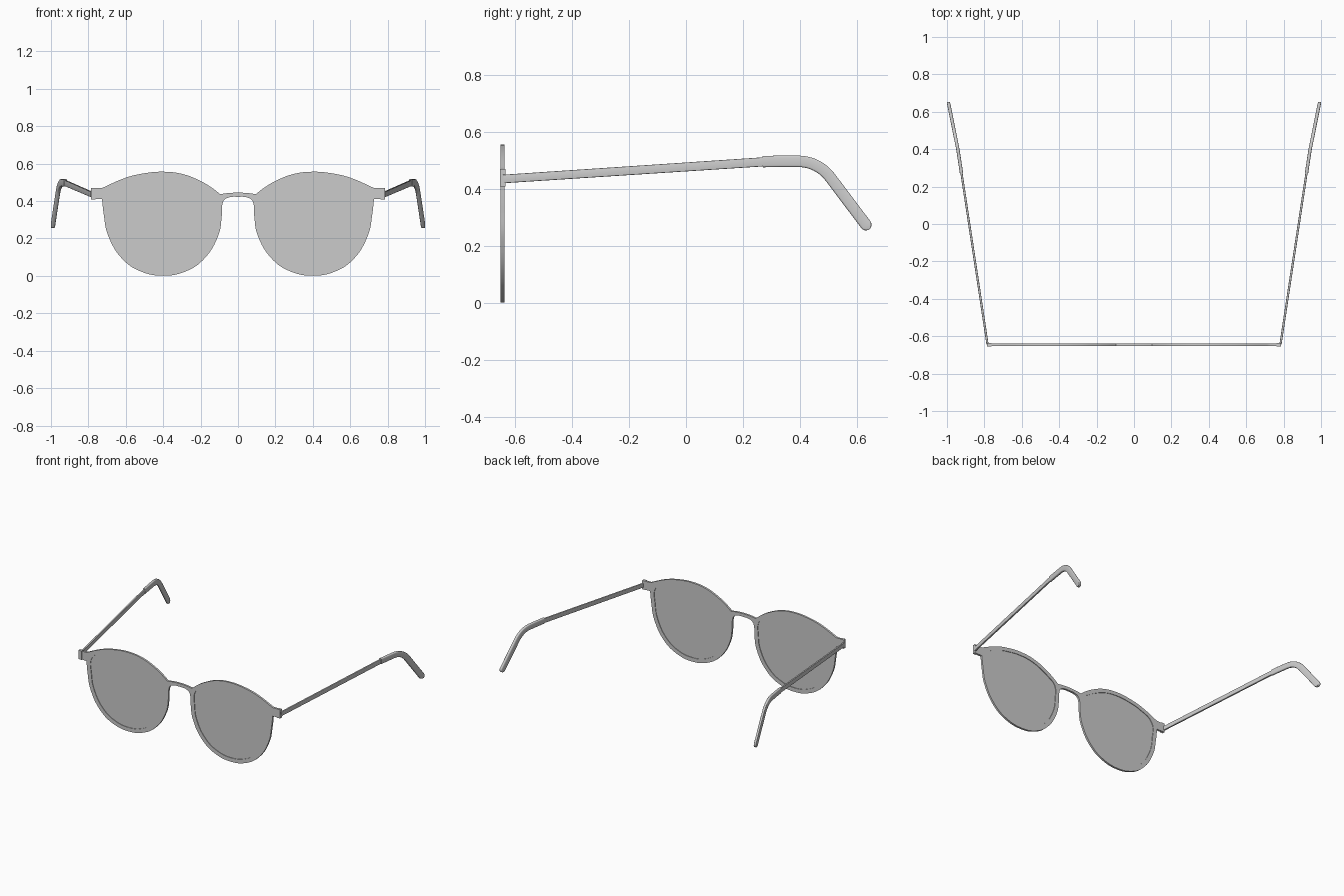
import bpy, bmesh, math

if "Cube" in bpy.data.objects:
    bpy.data.objects.remove(bpy.data.objects["Cube"])

Y_FRONT = -0.645


def add_mesh(name, bm, mirror=False, smooth=True):
    bmesh.ops.recalc_face_normals(bm, faces=bm.faces)
    mesh = bpy.data.meshes.new(name)
    bm.to_mesh(mesh)
    bm.free()
    ob = bpy.data.objects.new(name, mesh)
    bpy.context.collection.objects.link(ob)
    if mirror:
        ob.modifiers.new("mirror", 'MIRROR')
    if smooth:
        bpy.ops.object.select_all(action='DESELECT')
        bpy.context.view_layer.objects.active = ob
        ob.select_set(True)
        bpy.ops.object.shade_smooth_by_angle(angle=math.radians(35))
    return ob


def plate(name, outlines, half_depth):
    """Filled upright plate from closed outlines; points with a third value are corners."""
    cu = bpy.data.curves.new(name + "_outline", 'CURVE')
    cu.dimensions = '2D'
    cu.fill_mode = 'BOTH'
    cu.extrude = half_depth
    cu.resolution_u = 8
    for pts in outlines:
        sp = cu.splines.new('BEZIER')
        sp.bezier_points.add(len(pts) - 1)
        sp.use_cyclic_u = True
        for bp, p in zip(sp.bezier_points, pts):
            bp.co = (p[0], p[1], 0)
            kind = 'VECTOR' if len(p) > 2 else 'AUTO'
            bp.handle_left_type = bp.handle_right_type = kind
    tmp = bpy.data.objects.new(name + "_tmp", cu)
    bpy.context.collection.objects.link(tmp)
    bpy.context.view_layer.update()
    mesh = bpy.data.meshes.new_from_object(tmp.evaluated_get(bpy.context.evaluated_depsgraph_get()))
    bpy.data.objects.remove(tmp)
    bm = bmesh.new()
    bm.from_mesh(mesh)
    bmesh.ops.remove_doubles(bm, verts=bm.verts, dist=1e-5)
    for v in bm.verts:
        x, y, z = v.co
        v.co = (x, Y_FRONT - z, y)
    return add_mesh(name, bm)


# Frame outline: bridge top, brow, end piece, rim, bridge underside
brow = [(.095, .437, 1), (.145, .475), (.2, .507), (.29, .543), (.4, .557), (.51, .547), (.6, .525)]
rim = [(.718, .33), (.696, .22), (.613, .085), (.515, .022), (.4, .001), (.285, .022),
       (.187, .085), (.104, .22), (.087, .32)]
end_piece = [(.727, .47, 1), (.785, .47, 1), (.785, .41, 1), (.727, .41, 1)]
under = [(.084, .38), (.074, .405), (.05, .419)]
half = [(.05, .443)] + brow + end_piece + rim + under
flip = lambda pts: [(-p[0],) + tuple(p[1:]) for p in pts]
outline = [(0, .445)] + half + [(0, .423)] + flip(half)[::-1]

# Lens openings follow the rim at an even inset
lens_base = [p[:2] for p in brow] + [(.712, .46)] + rim
scaled = lambda s: [(.405 + (x - .405) * s, .288 + (z - .288) * s) for x, z in lens_base]
hole, lens = scaled(.905), scaled(.915)
plate("front_frame", [outline, hole, flip(hole)], .007)
plate("right_lens", [lens], .003)
plate("left_lens", [flip(lens)], .003)

# Hinge blocks
bm = bmesh.new()
bmesh.ops.create_cube(bm, size=1)
for v in bm.verts:
    v.co = (.775 + v.co.x * .024, Y_FRONT + v.co.y * .019, .44 + v.co.z * .062)
add_mesh("hinge_blocks", bm, mirror=True, smooth=False)


def side_x(y):
    return .783 + .152 * (y + .645) + max(0, y - .4) * .05


def sweep(name, path, width, radius):
    """Sweep a rounded section along a side path of (y, z, half height)."""
    bm = bmesh.new()
    rings = []
    for i, (y, z, h) in enumerate(path):
        a, b = path[max(i - 1, 0)], path[min(i + 1, len(path) - 1)]
        ty, tz = b[0] - a[0], b[1] - a[1]
        n = math.hypot(ty, tz)
        ny, nz = -tz / n, ty / n
        ring = []
        for cx, cz in ((1, 1), (-1, 1), (-1, -1), (1, -1)):
            r = min(radius, h * .8)
            for k in range(4):
                ang = math.atan2(cz, cx) - math.pi / 4 + k * math.pi / 6
                u = cx * (width - r) + r * math.cos(ang)
                w = cz * (h - r) + r * math.sin(ang)
                yy = y + ny * w
                ring.append(bm.verts.new((side_x(yy) + u, yy, z + nz * w)))
        rings.append(ring)
    for a, b in zip(rings, rings[1:]):
        for k in range(len(a)):
            j = (k + 1) % len(a)
            bm.faces.new((a[k], a[j], b[j], b[k]))
    bm.faces.new(rings[0])
    bm.faces.new(rings[-1])
    return add_mesh(name, bm, mirror=True)


# Temple arms
sweep("temple_arms", [(-.642, .436, .015), (.3, .498, .016)], .006, .003)

# Ear tips: straight, bend of radius r, then a straight drop with a rounded end
H = .02
tip = [(.27, .497, H), (.33, .498, H)]
r, drop = .14, math.radians(53)
cy, cz = .395, .498 - r
for i in range(11):
    t = drop * i / 10
    tip.append((cy + r * math.sin(t), cz + r * math.cos(t), H))
dy, dz = math.cos(drop), -math.sin(drop)
y0, z0 = tip[-1][:2]
length = (z0 - .275) / math.sin(drop)
for i in range(9):
    t = math.radians(85) * i / 8
    s = length + H * math.sin(t)
    tip.append((y0 + dy * s, z0 + dz * s, H * math.cos(t)))
sweep("ear_tips", tip, .009, .006)
